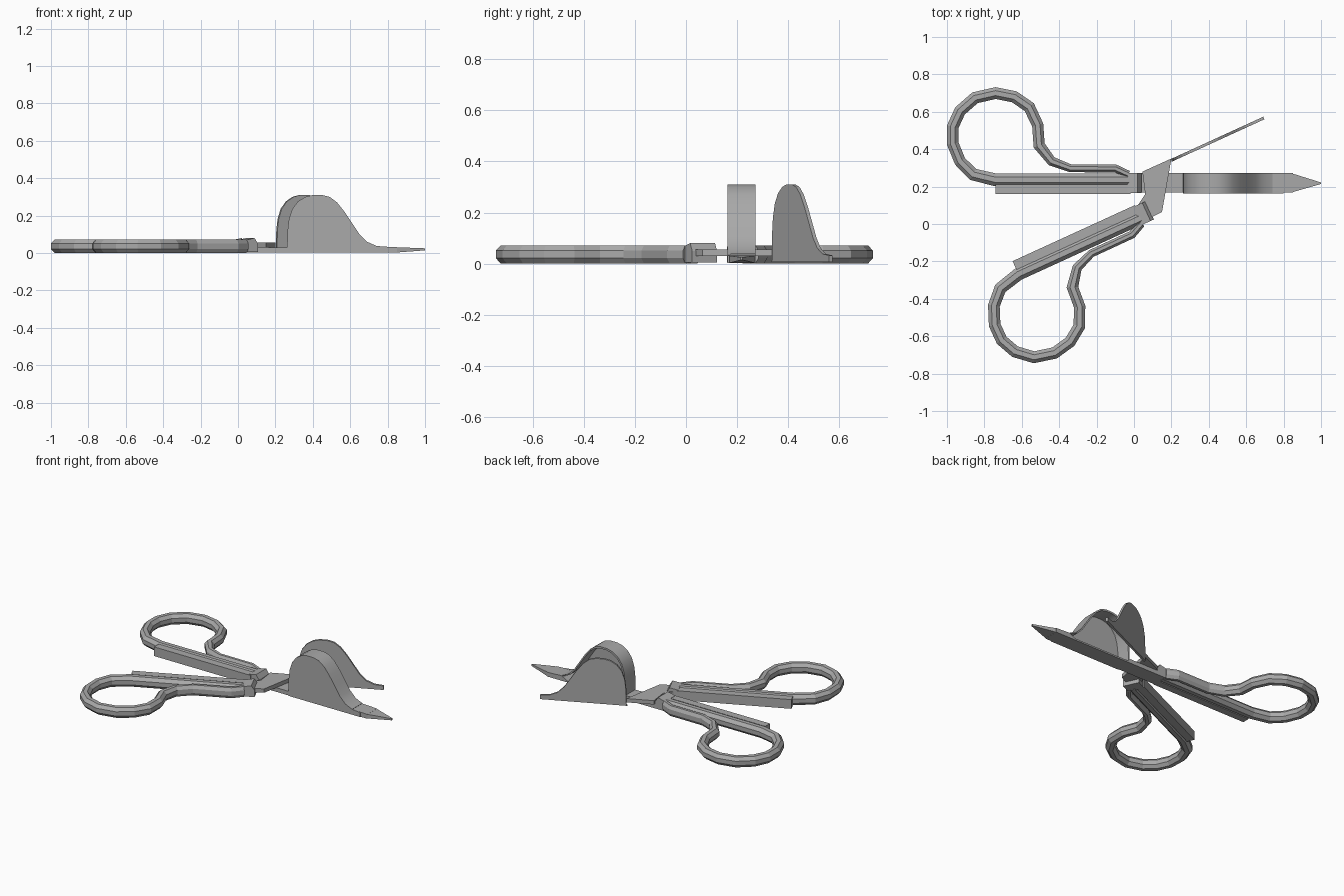
import bpy, bmesh, math
from mathutils import Matrix, Vector

if "Cube" in bpy.data.objects:
    bpy.data.objects.remove(bpy.data.objects["Cube"])

steel = bpy.data.materials.new("brushed_steel")
steel.diffuse_color = (0.4, 0.4, 0.4, 1)
steel.use_nodes = True
steel.node_tree.nodes["Principled BSDF"].inputs["Base Color"].default_value = steel.diffuse_color

# Reflection that carries the first arm onto the second, crossed arm
A = math.radians(24.6)
C, S = math.cos(A), math.sin(A)
CROSS = Matrix(((C, S, 0, -0.043), (S, -C, 0, 0.255), (0, 0, 1, 0), (0, 0, 0, 1)))
SAME = Matrix.Identity(4)


def finish(name, bm, matrix=SAME, smooth=False):
    bm.transform(matrix)
    bmesh.ops.recalc_face_normals(bm, faces=bm.faces)
    mesh = bpy.data.meshes.new(name)
    bm.to_mesh(mesh)
    bm.free()
    mesh.materials.append(steel)
    ob = bpy.data.objects.new(name, mesh)
    bpy.context.collection.objects.link(ob)
    if smooth:
        bpy.ops.object.select_all(action='DESELECT')
        ob.select_set(True)
        bpy.context.view_layer.objects.active = ob
        bpy.ops.object.shade_smooth_by_angle(angle=math.radians(35))
    return ob


def prism(name, pts, lo, hi, axis, matrix=SAME, smooth=False):
    """Extrude a 2D outline: axis 'y' takes (x, z) points, 'z' takes (x, y)."""
    bm = bmesh.new()
    put = (lambda p, d: (p[0], d, p[1])) if axis == 'y' else (lambda p, d: (p[0], p[1], d))
    a = [bm.verts.new(put(p, lo)) for p in pts]
    b = [bm.verts.new(put(p, hi)) for p in pts]
    bm.faces.new(a)
    bm.faces.new(b[::-1])
    for i in range(len(pts)):
        j = (i + 1) % len(pts)
        bm.faces.new((a[i], a[j], b[j], b[i]))
    return finish(name, bm, matrix, smooth)


def sweep(name, path, matrix):
    """Octagonal bar along a flat path of (x, y, half width)."""
    bm = bmesh.new()
    rings = []
    k = 1 / math.cos(math.pi / 8)
    P = [Vector(p[:2]) for p in path]
    for i, p in enumerate(P):
        d0 = (p - P[max(i - 1, 0)]).normalized()
        d1 = (P[min(i + 1, len(P) - 1)] - p).normalized()
        t = (d0 + d1).normalized()
        n = Vector((-t.y, t.x))
        miter = 1 / max(0.7, t.dot(d1 if d1.length else d0))
        ring = []
        for s in range(8):
            a = (s + 0.5) * math.pi / 4
            q = p + n * math.cos(a) * path[i][2] * k * miter
            ring.append(bm.verts.new((q.x, q.y, 0.036 + 0.035 * k * math.sin(a))))
        rings.append(ring)
    for r, q in zip(rings, rings[1:]):
        for s in range(8):
            bm.faces.new((r[s], r[(s + 1) % 8], q[(s + 1) % 8], q[s]))
    bm.faces.new(rings[0])
    bm.faces.new(rings[-1][::-1])
    finish(name, bm, matrix)


# Finger loop path: thin branch, ring, then straight shank
LOOP = [(-0.03, 0.265, .02), (-0.1, 0.297, .021), (-0.34, 0.298, .021), (-0.44, 0.335, .025),
        (-0.507, 0.42, .03), (-0.515, 0.53, .03), (-0.56, 0.625, .031), (-0.64, 0.68, .031),
        (-0.74, 0.70, .031), (-0.85, 0.675, .031), (-0.93, 0.605, .031), (-0.969, 0.52, .031),
        (-0.969, 0.43, .031), (-0.93, 0.335, .031), (-0.86, 0.265, .032), (-0.74, 0.236, .034),
        (-0.02, 0.236, .034)]

# Both handles: loop, flat inner bar and collar
for side, m in (("upper", SAME), ("lower", CROSS)):
    sweep(side + "_finger_loop", LOOP, m)
    prism(side + "_inner_bar", [(-0.74, .16), (-0.02, .16), (-0.02, .21), (-0.74, .21)],
          0.004, 0.066, 'z', m)
    prism(side + "_collar", [(-.035, .004), (-.035, .068), (.02, .08), (.04, .05), (.04, .004)],
          0.165, 0.272, 'y', m)

# Hump outline shared by the snuffer box and the cutting plate
HUMP = [(.262, .012), (.265, .12), (.272, .18), (.29, .235), (.32, .275), (.36, .3), (.4, .31),
        (.45, .31), (.49, .3), (.53, .27), (.57, .22), (.61, .16), (.65, .1), (.69, .06),
        (.74, .038), (.80, .032)]

# Snuffer box: floor and shank, curved roof strip, closed front wall
prism("box_floor", [(-.02, .002), (.85, .002), (.85, .031), (.74, .036), (.70, .013), (.275, .013),
                    (.27, .03), (-.02, .03)], 0.168, 0.272, 'y')
band = HUMP[:15]
inner = [(.47 + (x - .47) * .95, z * .96) for x, z in band]
prism("box_roof", band + inner[::-1], 0.166, 0.272, 'y', smooth=True)
prism("box_wall", [(.262, .002)] + HUMP + [(.80, .002)], 0.163, 0.174, 'y')

# Pointed tip of the box
bm = bmesh.new()
base = [bm.verts.new(v) for v in ((.84, .168, .002), (.84, .272, .002), (.84, .272, .031), (.84, .168, .031))]
end = [bm.verts.new(v) for v in ((1, .214, .014), (1, .222, .014), (1, .222, .025), (1, .214, .025))]
bm.faces.new(base)
bm.faces.new(end[::-1])
for i in range(4):
    bm.faces.new((base[i], base[(i + 1) % 4], end[(i + 1) % 4], end[i]))
finish("box_tip", bm)

# Upright cutting plate on the second arm
prism("cutting_plate", [(.256, .006)] + HUMP + [(.80, .006)], 0.016, 0.031, 'y', CROSS)

# Flat crossing arm over the pivot
prism("pivot_plate", [(.20, .35), (.15, .065), (.05, .012), (.02, .10), (.06, .16), (.045, .28)],
      0.03, 0.056, 'z')
